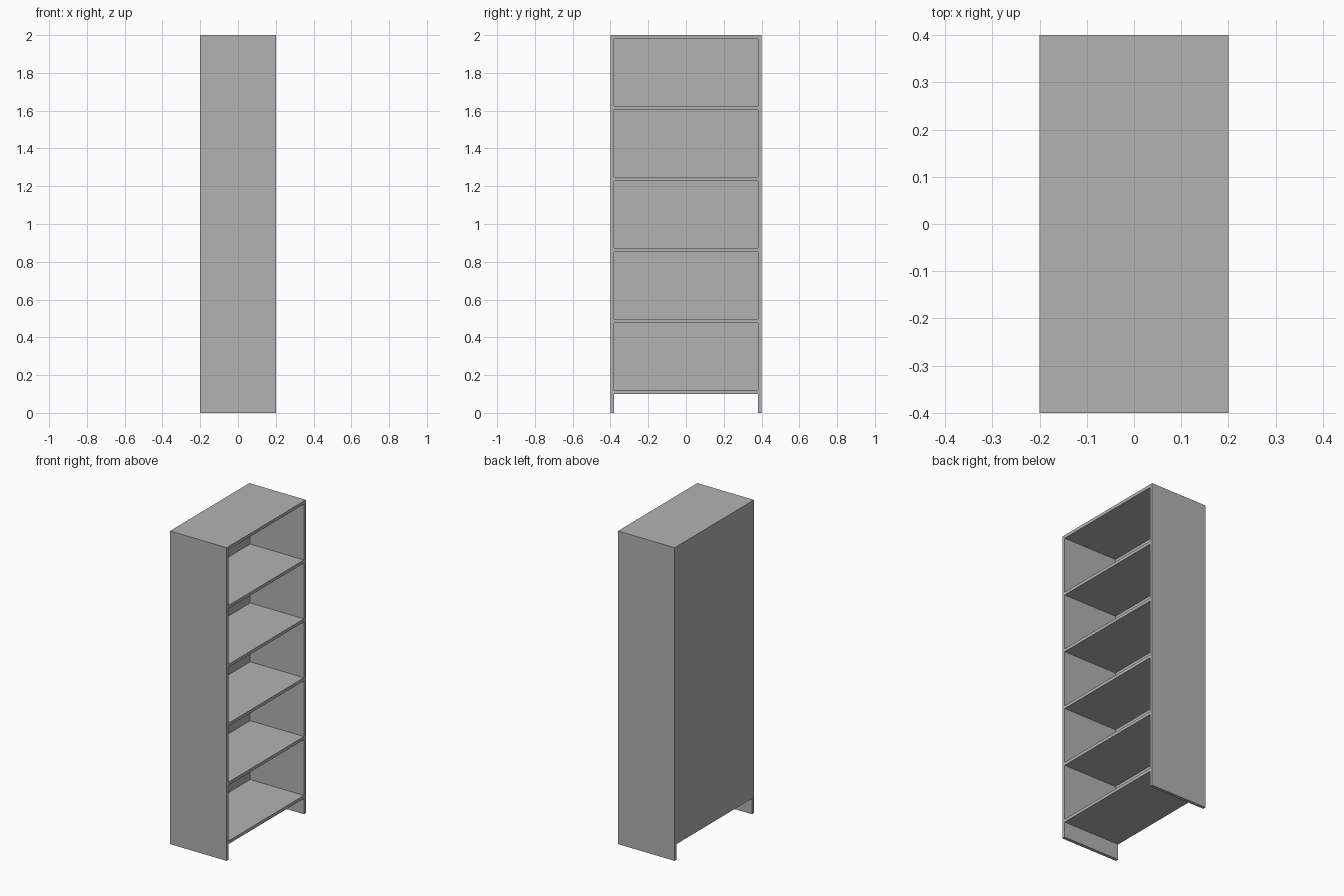
import bpy

# Remove the default object
cube = bpy.data.objects.get("Cube")
if cube:
    bpy.data.objects.remove(cube, do_unlink=True)

DEPTH, WIDTH, HEIGHT = 0.4, 0.8, 2.0   # x, y, z
BOARD = 0.02                           # board thickness
BASE = 0.10                            # gap under the lowest shelf
BAYS = 5

# Single plain grey
grey = bpy.data.materials.new("board_grey")
grey.use_nodes = True
colour = (0.448, 0.448, 0.448, 1.0)
grey.diffuse_color = colour
grey.node_tree.nodes["Principled BSDF"].inputs["Base Color"].default_value = colour


def board(name, low, high):
    """Box spanning two opposite corners."""
    centre = [(a + b) / 2 for a, b in zip(low, high)]
    bpy.ops.mesh.primitive_cube_add(size=1, location=centre)
    obj = bpy.context.object
    obj.name = name
    obj.scale = [b - a for a, b in zip(low, high)]
    bpy.ops.object.transform_apply(location=False, rotation=False, scale=True)
    obj.data.materials.append(grey)
    return obj


x, y = DEPTH / 2, WIDTH / 2
inner = y - BOARD

# Full height side panels, which also form the feet
board("side_panel_a", (-x, -y, 0), (x, -inner, HEIGHT))
board("side_panel_b", (-x, inner, 0), (x, y, HEIGHT))

# Back panel on the closed side, stopping above the floor
board("back_panel", (-x, -inner, BASE), (-x + BOARD, inner, HEIGHT))

# Bottom shelf, middle shelves and top board, evenly spaced
pitch = (HEIGHT - BOARD - BASE) / BAYS
for i in range(BAYS + 1):
    name = "bottom_shelf" if i == 0 else "top_board" if i == BAYS else f"shelf_{i}"
    z = BASE + i * pitch
    board(name, (-x + BOARD, -inner, z), (x, inner, z + BOARD))
